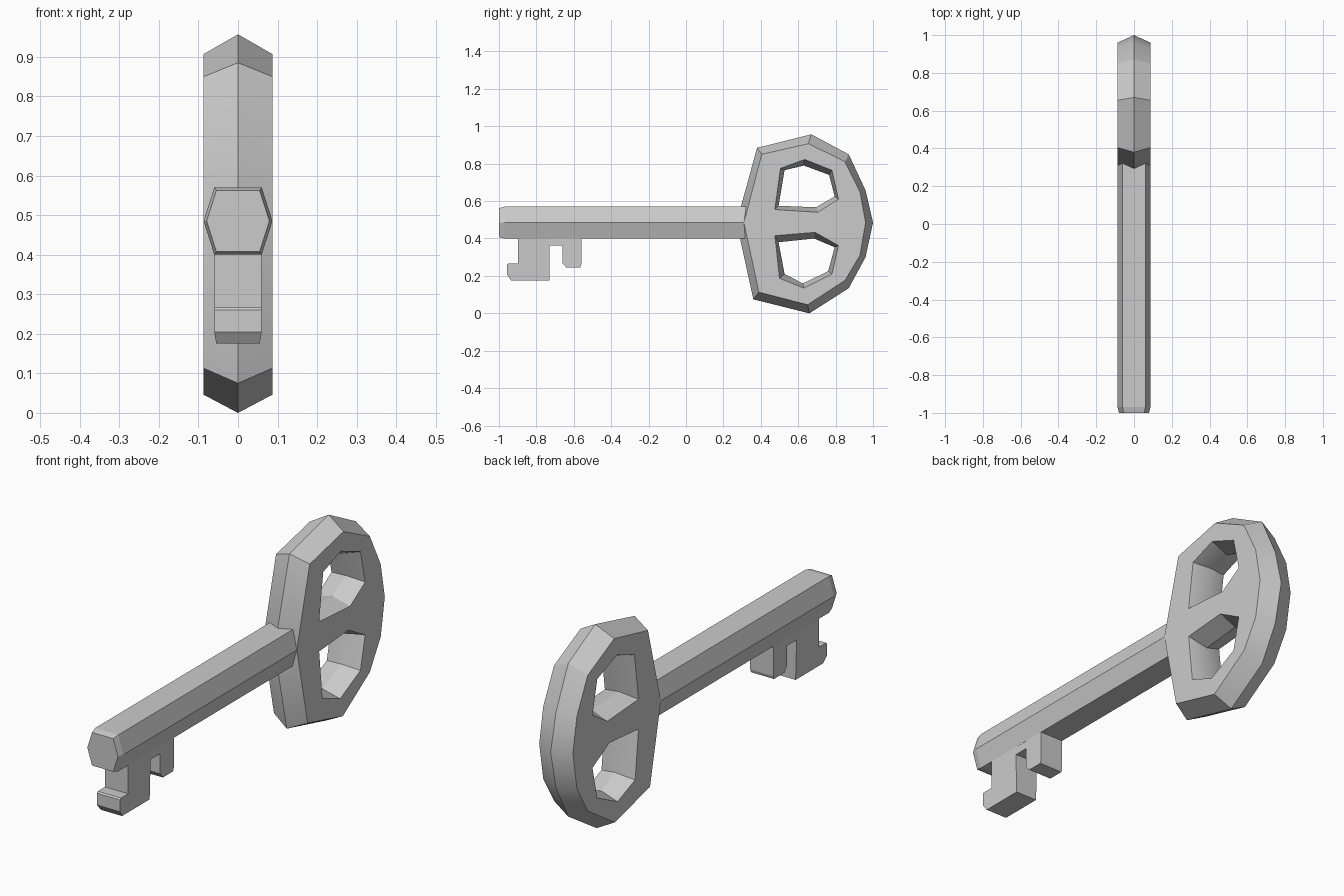
import bpy, bmesh, math

if "Cube" in bpy.data.objects:
    bpy.data.objects.remove(bpy.data.objects["Cube"])

HALF = 0.087  # half thickness of the key


def finish(bm, name):
    bmesh.ops.recalc_face_normals(bm, faces=bm.faces)
    me = bpy.data.meshes.new(name)
    bm.to_mesh(me)
    bm.free()
    ob = bpy.data.objects.new(name, me)
    bpy.context.collection.objects.link(ob)
    return ob


def ring(bm, pts):
    return [bm.verts.new(p) for p in pts]


def skin(bm, a, b):
    n = len(a)
    for i in range(n):
        j = (i + 1) % n
        bm.faces.new((a[i], a[j], b[j], b[i]))


# Bow: each loop is (y, z) on the side faces and (y, z) on the central ridge
outer = ([(0.31, 0.485), (0.405, 0.85), (0.655, 0.907), (0.85, 0.81), (0.93, 0.65),
          (0.96, 0.485), (0.93, 0.31), (0.85, 0.176), (0.65, 0.046), (0.39, 0.113)],
         [(0.27, 0.485), (0.38, 0.885), (0.67, 0.957), (0.87, 0.85), (0.96, 0.658),
          (1.0, 0.485), (0.96, 0.30), (0.87, 0.134), (0.66, 0.0), (0.36, 0.075)])
upper_hole = ([(0.475, 0.555), (0.505, 0.775), (0.635, 0.823), (0.78, 0.765), (0.815, 0.61), (0.705, 0.54)],
              [(0.495, 0.575), (0.527, 0.765), (0.63, 0.79), (0.765, 0.74), (0.795, 0.625), (0.695, 0.567)])
lower_hole = ([(0.475, 0.415), (0.50, 0.187), (0.63, 0.135), (0.78, 0.21), (0.815, 0.363), (0.69, 0.433)],
              [(0.495, 0.38), (0.527, 0.21), (0.625, 0.16), (0.76, 0.225), (0.795, 0.353), (0.685, 0.40)])
bm = bmesh.new()
rims = {-1: [], 1: []}
for side, ridge in (outer, upper_hole, lower_hole):
    mid = ring(bm, [(0, y, z) for y, z in ridge])
    for s in (-1, 1):
        r = ring(bm, [(s * HALF, y, z) for y, z in side])
        skin(bm, r, mid)
        rims[s] += [bm.edges.get((r[i], r[i - 1])) for i in range(len(r))]
for s in (-1, 1):
    bmesh.ops.triangle_fill(bm, edges=rims[s], use_beauty=True, normal=(s, 0, 0))
bow = finish(bm, "bow")
bpy.context.view_layer.objects.active = bow
bow.select_set(True)
bpy.ops.object.shade_smooth_by_angle(angle=math.radians(30))

# Shaft: hexagonal bar with a small chamfer at the tip
hexagon = [(-0.06, 0.085), (0.06, 0.085), (HALF, 0), (0.06, -0.085), (-0.06, -0.085), (-HALF, 0)]
bm = bmesh.new()
rings = [ring(bm, [(x * k, y, 0.485 + z * k) for x, z in hexagon])
         for y, k in ((-1.0, 0.91), (-0.97, 1.0), (0.335, 1.0))]
skin(bm, rings[0], rings[1])
skin(bm, rings[1], rings[2])
bm.faces.new(rings[0])
bm.faces.new(rings[2])
finish(bm, "shaft")

# Bit: two teeth, the front one with a hooked foot
teeth = {
    "front_tooth": [(-0.897, 0.45), (-0.897, 0.267), (-0.95, 0.267), (-0.956, 0.26), (-0.956, 0.205),
                    (-0.935, 0.176), (-0.731, 0.176), (-0.731, 0.363), (-0.731, 0.45)],
    "back_tooth": [(-0.661, 0.45), (-0.661, 0.27), (-0.64, 0.245), (-0.565, 0.245), (-0.56, 0.26), (-0.56, 0.45)],
    "tooth_bridge": [(-0.74, 0.45), (-0.74, 0.363), (-0.65, 0.363), (-0.65, 0.45)],
}
for name, prof in teeth.items():
    bm = bmesh.new()
    a, b = (ring(bm, [(s * (0.055 if z < 0.2 else 0.06 if name != "tooth_bridge" else 0.059), y, z)
                      for y, z in prof]) for s in (-1, 1))
    skin(bm, a, b)
    bm.faces.new(a)
    bm.faces.new(b)
    finish(bm, name)
